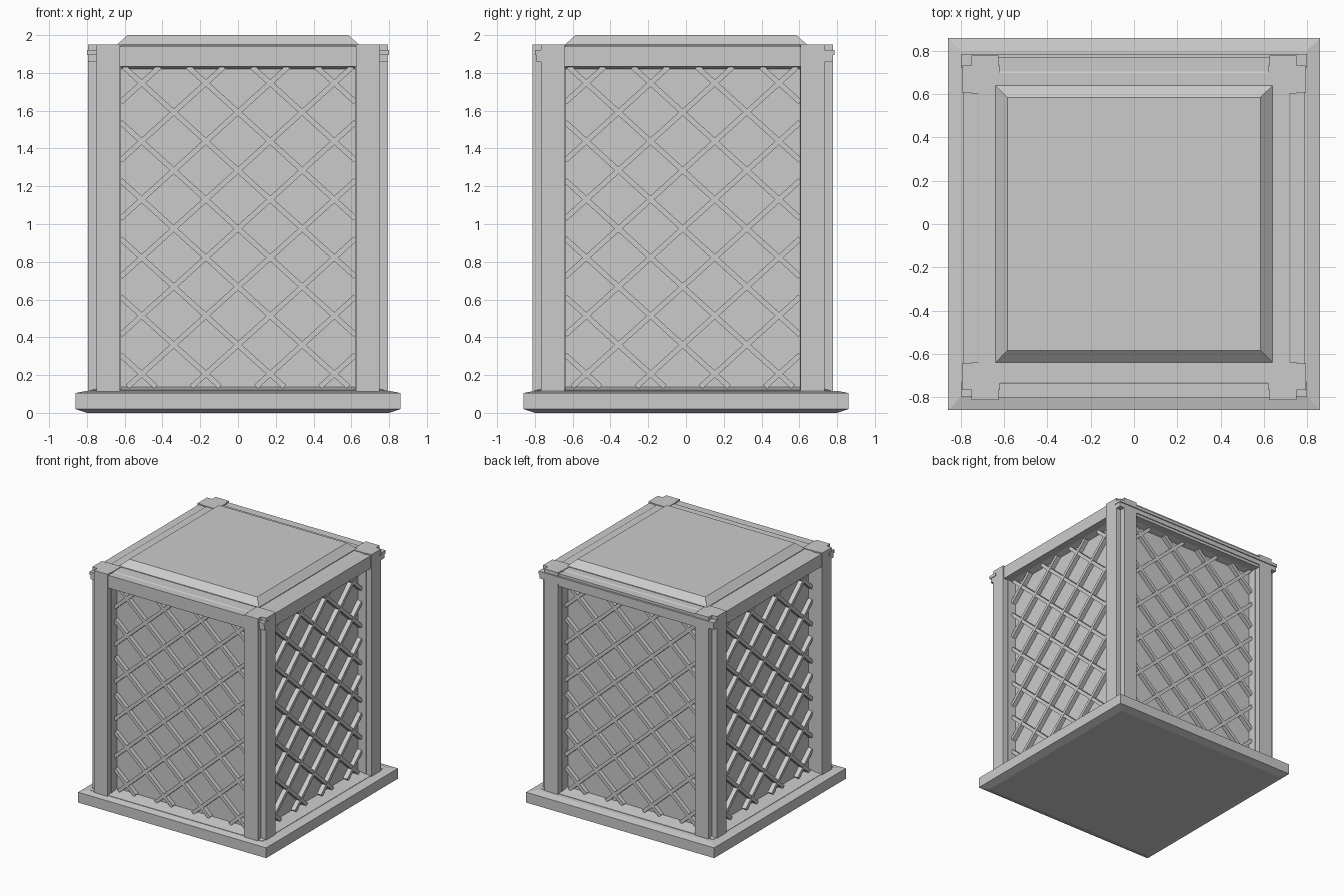
import bpy, bmesh, math
from mathutils import Matrix, Vector

cube = bpy.data.objects.get("Cube")
if cube:
    bpy.data.objects.remove(cube, do_unlink=True)

grey = bpy.data.materials.new("plain_grey")
grey.use_nodes = True
GREY = (0.6, 0.6, 0.6, 1)
grey.diffuse_color = GREY
grey.node_tree.nodes["Principled BSDF"].inputs["Base Color"].default_value = GREY

BODY = Matrix.Translation((0, -0.0175, 0))


def finish(name, bm, matrix=Matrix()):
    bmesh.ops.recalc_face_normals(bm, faces=bm.faces)
    mesh = bpy.data.meshes.new(name)
    bm.to_mesh(mesh)
    bm.free()
    mesh.materials.append(grey)
    obj = bpy.data.objects.new(name, mesh)
    obj.matrix_world = matrix
    bpy.context.collection.objects.link(obj)
    return obj


def add_box(bm, lo, hi, turn=Matrix()):
    lo, hi = Vector(lo), Vector(hi)
    size = hi - lo
    bmesh.ops.create_cube(bm, size=1, matrix=turn @ Matrix.Translation((lo + hi) / 2)
                          @ Matrix.Diagonal((size.x, size.y, size.z, 1)))


def square_stack(name, levels, matrix=Matrix()):
    """Solid of stacked square sections, each given as (half width, height)."""
    bm = bmesh.new()
    rings = [[bm.verts.new((sx * w, sy * w, z)) for sx, sy in
              ((-1, -1), (1, -1), (1, 1), (-1, 1))] for w, z in levels]
    bm.faces.new(rings[0])
    bm.faces.new(rings[-1])
    for a, b in zip(rings, rings[1:]):
        for i in range(4):
            j = (i + 1) % 4
            bm.faces.new((a[i], a[j], b[j], b[i]))
    return finish(name, bm, matrix)


# Base slab with chamfered underside and gently sloped top
square_stack("base_slab", [(0.80, 0), (0.86, 0.02), (0.86, 0.105), (0.80, 0.117)])
# Core: sill, recessed walls, flared cornice and bevelled deck
square_stack("core_walls", [(0.785, 0.11), (0.785, 0.12), (0.675, 0.138), (0.675, 1.82),
                            (0.73, 1.838), (0.73, 1.935), (0.715, 1.945)], BODY)
# Raised roof panel
square_stack("roof_panel", [(0.64, 1.94), (0.64, 1.95), (0.585, 2.0)])

# Lattice layout
HALF, LOW, HIGH = 0.622, 0.138, 1.832
STEP, SLOPE, START = 0.308, 0.906, 0.36
ANGLE = math.atan(SLOPE)


def lattice(bm):
    for lean in (1, -1):
        for k in range(-3, 8):
            z0 = START + STEP * k
            # clip the slat's centre line to the opening
            t0, t1 = sorted(((LOW - z0) / (SLOPE * lean), (HIGH - z0) / (SLOPE * lean)))
            t0, t1 = max(t0, -HALF), min(t1, HALF)
            if t1 - t0 < 0.03:
                continue
            mid = (t0 + t1) / 2
            length = (t1 - t0) / math.cos(ANGLE) / 2
            turn = (Matrix.Translation((mid, 0, z0 + SLOPE * lean * mid))
                    @ Matrix.Rotation(-lean * ANGLE, 4, 'Y'))
            front = -0.712 if lean > 0 else -0.710
            add_box(bm, (-length, front, -0.014), (length, -0.67, 0.014), turn)


for i, side in enumerate(("front", "left", "back", "right")):
    place = BODY @ Matrix.Rotation(i * math.pi / 2, 4, 'Z')
    # Posts at both ends of the side
    bm = bmesh.new()
    for s in (-1, 1):
        a, b = sorted((s * 0.625, s * 0.75))
        add_box(bm, (a, -0.795, 0.11), (b, -0.62, 1.95))
    finish(side + "_posts", bm, place)
    # Top rail
    bm = bmesh.new()
    add_box(bm, (-0.63, -0.787, 1.835), (0.63, -0.72, 1.94))
    finish(side + "_top_rail", bm, place)
    # Crossed slats
    bm = bmesh.new()
    lattice(bm)
    finish(side + "_lattice", bm, place)

# Moulded bars running through the corner notches, front and back
for name, y0, y1 in (("front_bar", -0.80, -0.73), ("back_bar", 0.72, 0.785)):
    bm = bmesh.new()
    add_box(bm, (-0.795, y0 + 0.008, 1.858), (0.795, y1 - 0.008, 1.90))
    add_box(bm, (-0.8, y0, 1.895), (0.8, y1, 1.92))
    finish(name, bm)
